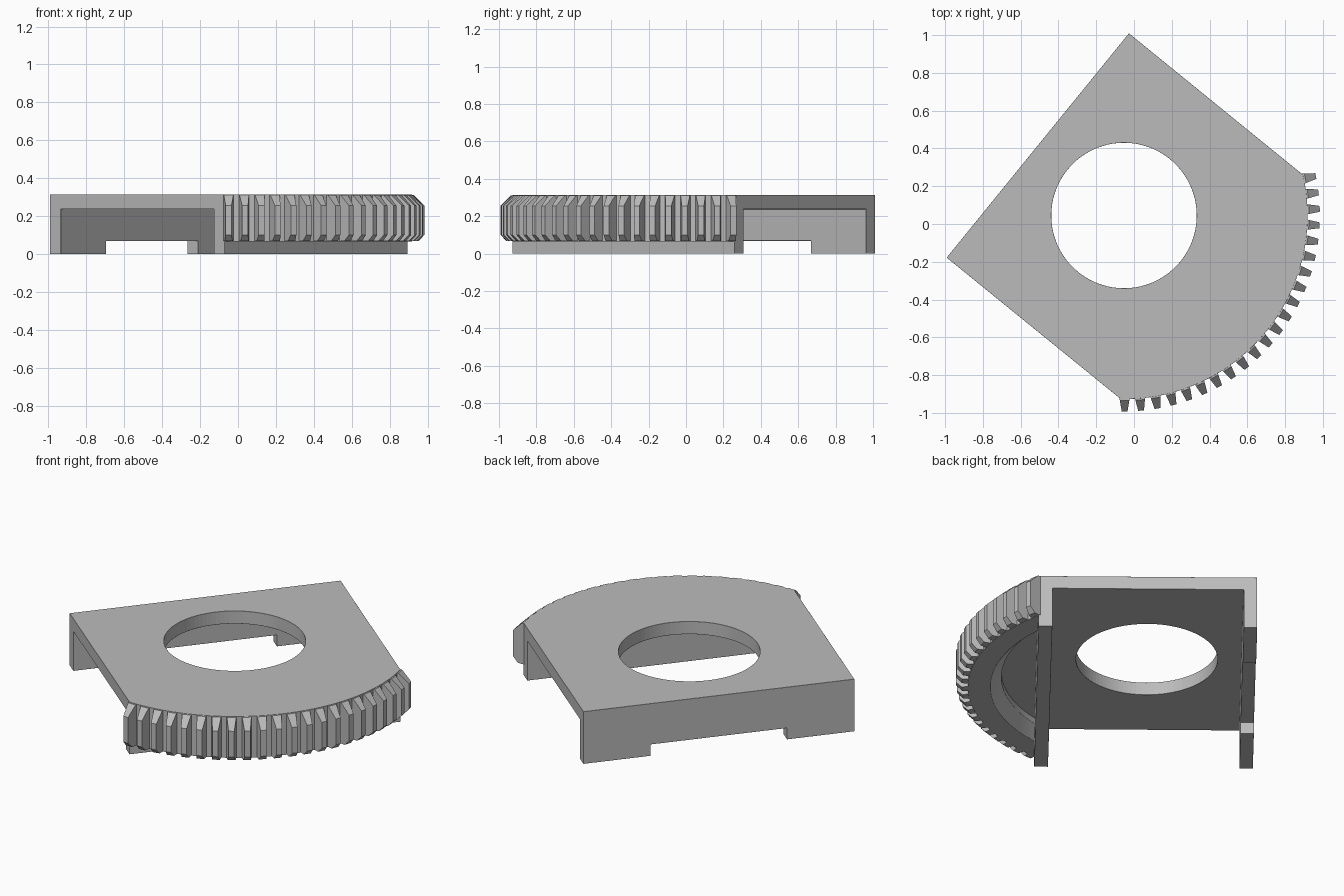
import bpy, bmesh, math
from mathutils import Matrix

if "Cube" in bpy.data.objects:
    bpy.data.objects.remove(bpy.data.objects["Cube"])

# Overall placement: everything is built square, then turned
PLACE = Matrix.Translation((-0.053, 0.045, 0)) @ Matrix.Rotation(math.radians(-39.1), 4, 'Z')
TOP, HALF, BACK = 0.313, 0.765, -0.588
ROOT_R, TIP_R, PITCH, TEETH = 0.972, 1.037, 4.83, 22

grey = bpy.data.materials.new("light_grey")
grey.diffuse_color = (0.5, 0.5, 0.5, 1)
grey.use_nodes = True
grey.node_tree.nodes["Principled BSDF"].inputs["Base Color"].default_value = grey.diffuse_color


def make(name, bm):
    bmesh.ops.recalc_face_normals(bm, faces=bm.faces)
    mesh = bpy.data.meshes.new(name)
    bm.to_mesh(mesh)
    bm.free()
    mesh.materials.append(grey)
    ob = bpy.data.objects.new(name, mesh)
    bpy.context.collection.objects.link(ob)
    ob.matrix_world = PLACE
    return ob


def loft(name, levels):
    """Closed solid through outlines given as (z, points)."""
    bm = bmesh.new()
    rings = [[bm.verts.new((x, y, z)) for x, y in pts] for z, pts in levels]
    n = len(rings[0])
    for a, b in zip(rings, rings[1:]):
        for i in range(n):
            j = (i + 1) % n
            bm.faces.new((a[i], a[j], b[j], b[i]))
    bm.faces.new(rings[0])
    bm.faces.new(rings[-1])
    return make(name, bm)


def box(name, x0, x1, y0, y1, z0, z1):
    pts = [(x0, y0), (x1, y0), (x1, y1), (x0, y1)]
    return loft(name, [(z0, pts), (z1, pts)])


def arc(r, a, n):
    return [(r * math.cos(-a + 2 * a * i / n), r * math.sin(-a + 2 * a * i / n))
            for i in range(n + 1)]


def segment(r, chord, n=40):
    return arc(r, math.acos(chord / r), n)


# Body: square back and round front, cut to a channel with walls and feet
outline = [(BACK, -HALF)] + arc(ROOT_R, math.asin(HALF / ROOT_R), 42) + [(BACK, HALF)]
body = loft("body", [(0, outline), (TOP, outline)])
circle = [(0.385 * math.cos(math.tau * i / 96), 0.385 * math.sin(math.tau * i / 96))
          for i in range(96)]
cutters = [
    box("channel_cutter", -0.515, 0.525, -2, 2, -1, 0.237),
    box("gear_underside_cutter", 0.6, 2, -2, 2, -1, 0.065),
    box("foot_gap_cutter", -1, -0.45, -0.385, 0.385, -1, 0.068),
    loft("pocket_cutter", [(0.03, segment(0.885, 0.6)), (0.125, segment(0.79, 0.6)),
                           (0.16, segment(0.79, 0.6))]),
    loft("hole_cutter", [(-1, circle), (1, circle)]),
]
for c in cutters:
    c.hide_render = True
    m = body.modifiers.new(c.name, 'BOOLEAN')
    m.operation, m.solver, m.object = 'DIFFERENCE', 'EXACT', c

# Small chamfer on all the sharp edges
bev = body.modifiers.new("chamfer", 'BEVEL')
bev.width, bev.segments, bev.limit_method = 0.015, 1, 'ANGLE'
bev.angle_limit = math.radians(40)

# Bake the cuts and drop the helpers
bpy.context.view_layer.update()
baked = bpy.data.meshes.new_from_object(
    body.evaluated_get(bpy.context.evaluated_depsgraph_get()))
body.modifiers.clear()
body.data = baked
for c in cutters:
    bpy.data.objects.remove(c)

# Gear teeth: tapered, sloped at the top and bottom of the tip
bm = bmesh.new()
side = [(0.94, 0.067), (1.005, 0.067), (TIP_R, 0.1), (TIP_R, 0.255), (0.98, TOP - 0.002),
        (0.94, TOP - 0.002)]
for k in range(TEETH):
    turn = Matrix.Rotation(math.radians(PITCH * (k - (TEETH - 1) / 2)), 4, 'Z')
    sides = []
    for s in (-1, 1):
        ring = []
        for r, z in side:
            half = 0.0285 - (r - 0.96) * 0.17
            v = bm.verts.new((r, s * half, z))
            v.co = turn @ v.co
            ring.append(v)
        sides.append(ring)
    a, b = sides
    bm.faces.new(a)
    bm.faces.new(b)
    for i in range(len(side)):
        j = (i + 1) % len(side)
        bm.faces.new((a[i], a[j], b[j], b[i]))
make("gear_teeth", bm)
